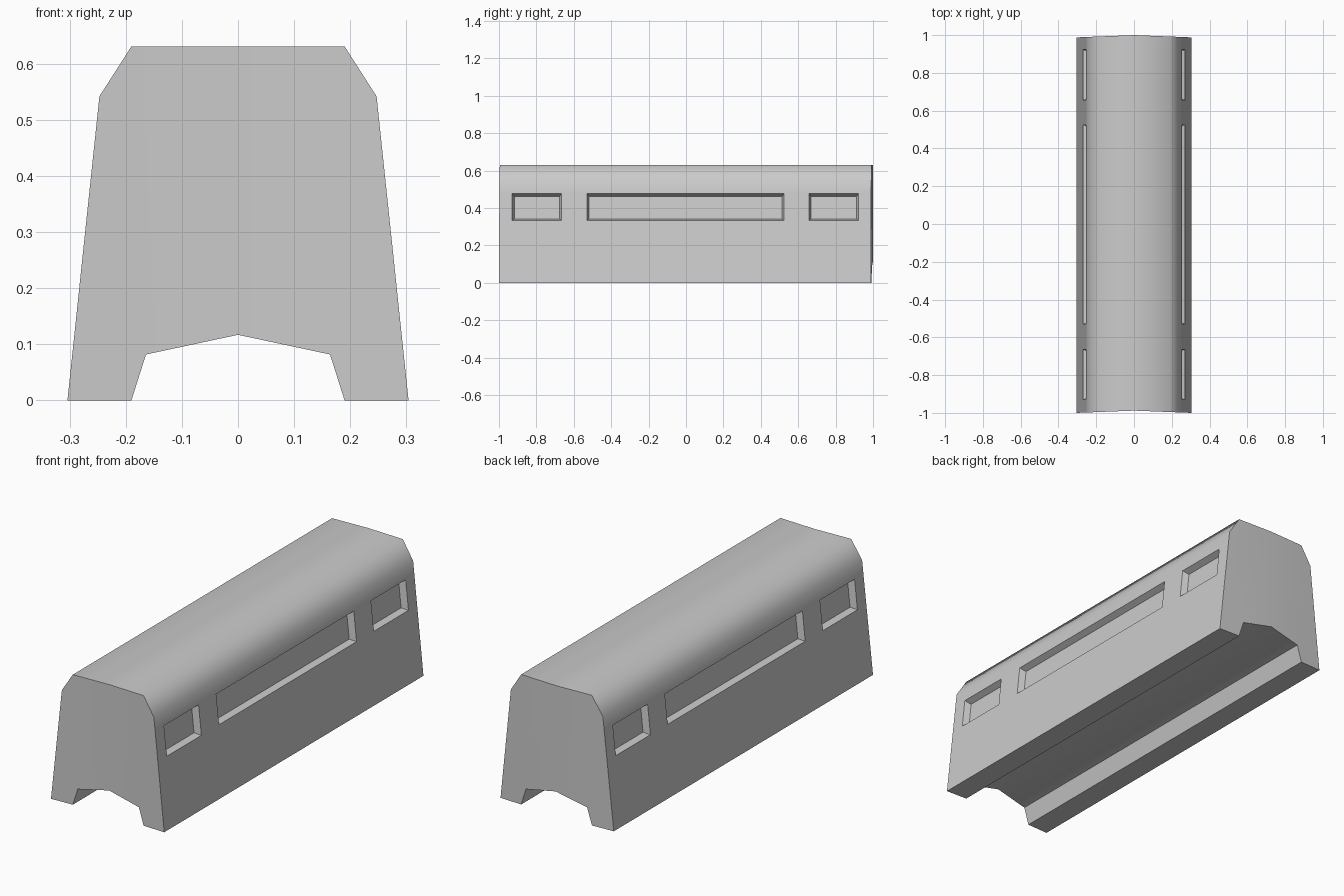
import bpy, bmesh, math
from mathutils import Matrix

if "Cube" in bpy.data.objects:
    bpy.data.objects.remove(bpy.data.objects["Cube"])

# Half cross-section (x, z), from roof centre round to underside centre
WIN_LOW, WIN_HIGH = 0.333, 0.477


def side_x(z):
    return 0.304 - 0.057 * z / 0.542


profile = [(0, 0.631), (0.19, 0.631), (0.247, 0.542),
           (side_x(WIN_HIGH), WIN_HIGH), (side_x(WIN_LOW), WIN_LOW),
           (0.304, 0), (0.19, 0), (0.164, 0.082), (0, 0.117)]

# Side recesses along y
windows = [(-0.93, -0.665), (-0.53, 0.525), (0.657, 0.923)]
stations = [-1.0] + [y for w in windows for y in w] + [0.988]


def end_bow(x):
    return 0.012 * (1 - x / 0.304)


# Loft one half of the body, with a hollow front end and a bowed back end
bm = bmesh.new()
rings = []
for i, y in enumerate(stations):
    is_end = i in (0, len(stations) - 1)
    rings.append([bm.verts.new((x, y + (end_bow(x) if is_end else 0), z))
                  for x, z in profile])
for a, b in zip(rings, rings[1:]):
    for k in range(len(profile) - 1):
        bm.faces.new((a[k], a[k + 1], b[k + 1], b[k]))
bm.faces.new(rings[0])
bm.faces.new(rings[-1][::-1])

# Mirror to the other half
bmesh.ops.mirror(bm, geom=bm.verts[:] + bm.edges[:] + bm.faces[:],
                 matrix=Matrix.Identity(4), merge_dist=0.0001, axis='X')
bmesh.ops.remove_doubles(bm, verts=bm.verts[:], dist=0.0001)
bmesh.ops.recalc_face_normals(bm, faces=bm.faces[:])

# Sink the window-like recesses into both sides
recesses = []
for f in bm.faces:
    c = f.calc_center_median()
    if (abs(f.normal.x) > 0.9 and WIN_LOW < c.z < WIN_HIGH
            and any(lo < c.y < hi for lo, hi in windows)):
        recesses.append(f)
bmesh.ops.inset_individual(bm, faces=recesses, thickness=0.012, depth=-0.03,
                           use_even_offset=True)

mesh = bpy.data.meshes.new("barrier_body")
bm.to_mesh(mesh)
bm.free()
body = bpy.data.objects.new("barrier_body", mesh)
bpy.context.collection.objects.link(body)

# Smooth the roof shoulders, keep ends, feet and recesses crisp
bpy.context.view_layer.objects.active = body
body.select_set(True)
bpy.ops.object.shade_smooth_by_angle(angle=math.radians(59))
